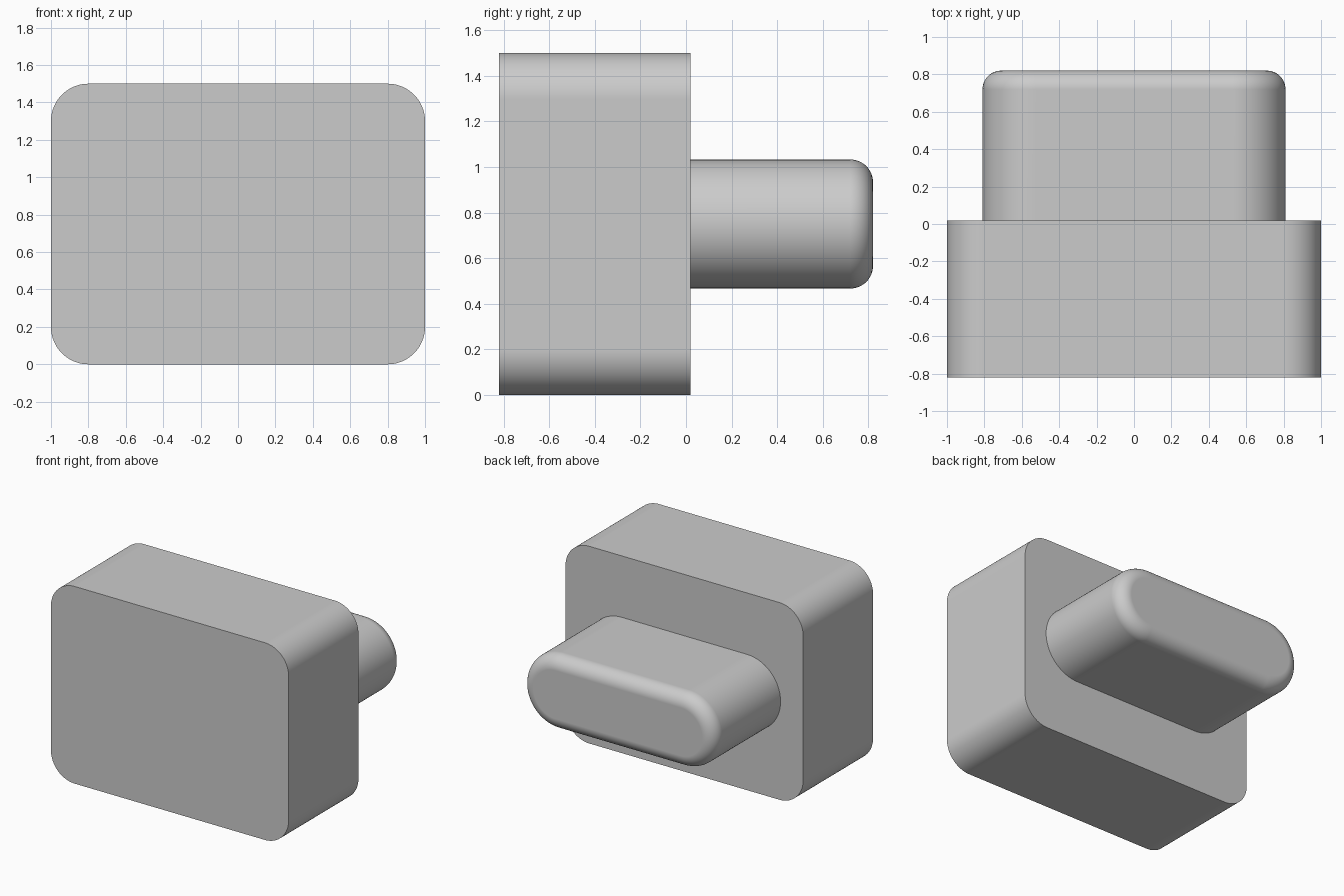
import bpy
import bmesh
import math

default = bpy.data.objects.get("Cube")
if default:
    bpy.data.objects.remove(default, do_unlink=True)

# Single grey finish
GREY = (0.6, 0.6, 0.6, 1)
grey = bpy.data.materials.new("light_grey")
grey.use_nodes = True
grey.diffuse_color = GREY
grey.node_tree.nodes["Principled BSDF"].inputs["Base Color"].default_value = GREY

MID_Z = 0.75
ARC_STEPS = 20


def rounded_outline(half_x, half_z, radius):
    """Points (x, z) round a rounded rectangle centred on MID_Z."""
    points = []
    corners = ((1, 1), (-1, 1), (-1, -1), (1, -1))
    for quarter, (sx, sz) in enumerate(corners):
        cx, cz = sx * (half_x - radius), sz * (half_z - radius)
        for i in range(ARC_STEPS + 1):
            a = (quarter + i / ARC_STEPS) * math.pi / 2
            points.append((cx + radius * math.cos(a), MID_Z + cz + radius * math.sin(a)))
    return points


def rounded_block(name, half_x, half_z, radius, layers):
    """Loft a rounded outline through (y, inset) layers and cap both ends."""
    bm = bmesh.new()
    rings = []
    for y, inset in layers:
        outline = rounded_outline(half_x - inset, half_z - inset, radius - inset)
        rings.append([bm.verts.new((x, y, z)) for x, z in outline])
    for a, b in zip(rings, rings[1:]):
        for i in range(len(a)):
            bm.faces.new((a[i - 1], a[i], b[i], b[i - 1]))
    bm.faces.new(rings[0])
    bm.faces.new(rings[-1])
    bmesh.ops.remove_doubles(bm, verts=bm.verts, dist=0.0005)
    bmesh.ops.recalc_face_normals(bm, faces=bm.faces)
    mesh = bpy.data.meshes.new(name)
    bm.to_mesh(mesh)
    bm.free()
    mesh.materials.append(grey)

    obj = bpy.data.objects.new(name, mesh)
    bpy.context.collection.objects.link(obj)
    bpy.ops.object.select_all(action="DESELECT")
    obj.select_set(True)
    bpy.context.view_layer.objects.active = obj
    bpy.ops.object.shade_smooth_by_angle(angle=math.radians(30))
    # Keep the large flat faces evenly shaded
    weighted = obj.modifiers.new("even_shading", "WEIGHTED_NORMAL")
    weighted.keep_sharp = True
    return obj


# Main body: square-edged block with rounded corners
rounded_block("body", 1.0, 0.75, 0.2, [(-0.82, 0), (0.02, 0)])

# Rear plug: rounded bar, seated in the body, with a filleted end
FILLET = 0.1
BACK_Y = 0.82
plug_layers = [(0.0, 0)]
for step in range(13):
    a = step / 12 * math.pi / 2
    plug_layers.append((BACK_Y - FILLET * (1 - math.sin(a)), FILLET * (1 - math.cos(a))))
rounded_block("rear_plug", 0.81, 0.283, 0.283, plug_layers)
